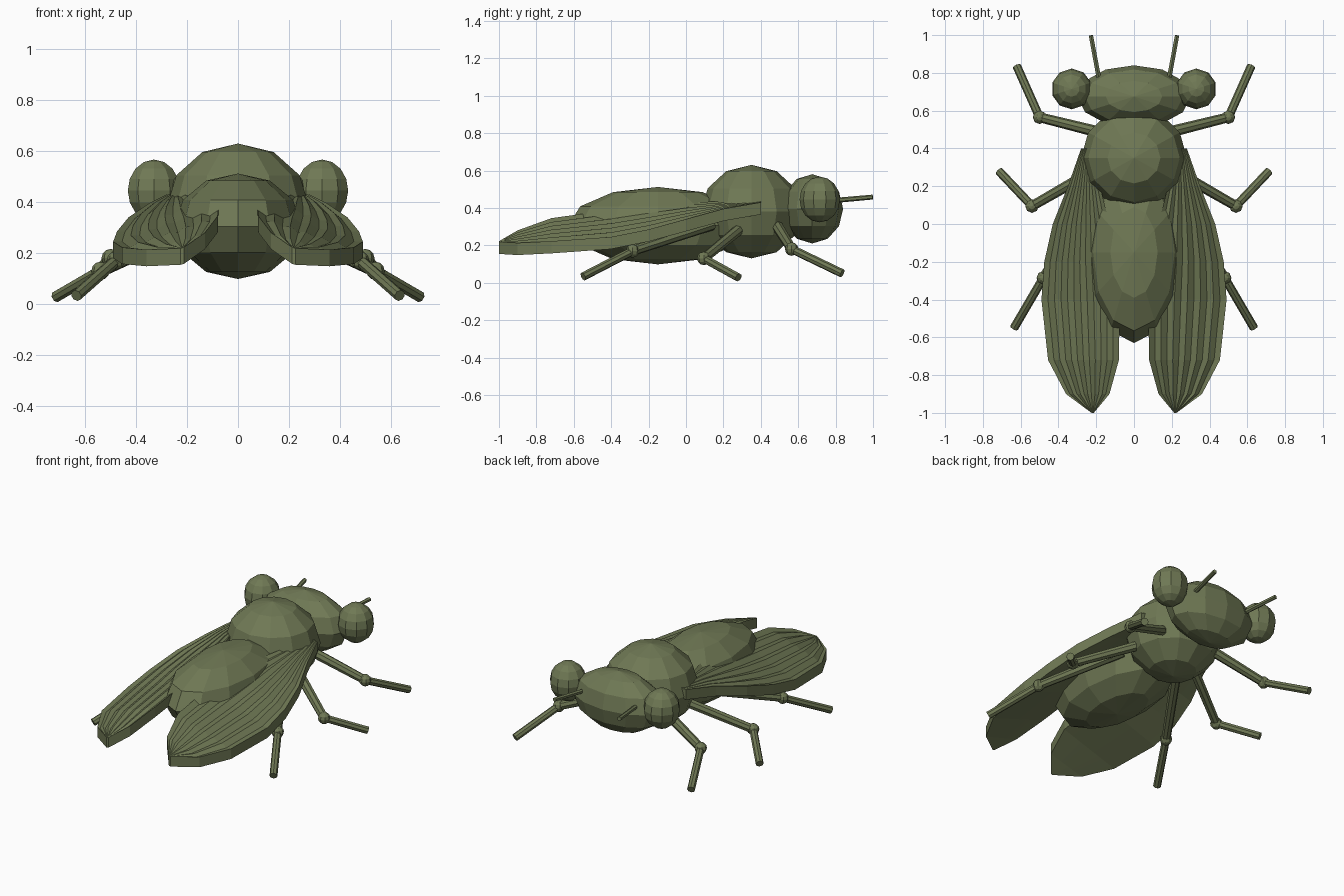
import bpy, bmesh
from mathutils import Vector

if "Cube" in bpy.data.objects:
    bpy.data.objects.remove(bpy.data.objects["Cube"])

mat = bpy.data.materials.new("olive")
mat.diffuse_color = (0.16, 0.19, 0.09, 1)
mat.use_nodes = True
mat.node_tree.nodes["Principled BSDF"].inputs["Base Color"].default_value = mat.diffuse_color


def finish(bm, name):
    bmesh.ops.recalc_face_normals(bm, faces=bm.faces)
    me = bpy.data.meshes.new(name)
    bm.to_mesh(me)
    bm.free()
    me.materials.append(mat)
    ob = bpy.data.objects.new(name, me)
    bpy.context.collection.objects.link(ob)
    return ob


def ball(name, loc, radii, seg=12, rings=6):
    bm = bmesh.new()
    bmesh.ops.create_uvsphere(bm, u_segments=seg, v_segments=rings, radius=1)
    for v in bm.verts:
        v.co = Vector(a * r + c for a, r, c in zip(v.co, radii, loc))
    return finish(bm, name)


def rod(name, p, q, r1, r2, sides=8):
    p, q = Vector(p), Vector(q)
    d = q - p
    bm = bmesh.new()
    bmesh.ops.create_cone(bm, cap_ends=True, segments=sides, radius1=r1,
                          radius2=r2, depth=d.length)
    rot = d.to_track_quat('Z', 'Y')
    for v in bm.verts:
        v.co = rot @ v.co + (p + q) / 2
    return finish(bm, name)


def wing(name, side, stations, strips=12, thick=0.065, fold=0.012):
    # pleated upper sheet, plain lower sheet, closed all round
    bm = bmesh.new()
    top, low = [], []
    for y, xi, zi, xo, zo in stations:
        a, b = Vector((xi * side, y, zi)), Vector((xo * side, y, zo))
        f = fold * min(1, (b - a).length / 0.3)
        rt, rl = [], []
        for i in range(strips + 1):
            p = a.lerp(b, i / strips)
            rt.append(bm.verts.new(p - Vector((0, 0, f * (i % 2)))))
            rl.append(bm.verts.new(p - Vector((0, 0, thick))))
        top.append(rt)
        low.append(rl)
    n, m = len(stations) - 1, strips
    for g in (top, low):
        for j in range(n):
            for i in range(m):
                bm.faces.new((g[j][i], g[j][i + 1], g[j + 1][i + 1], g[j + 1][i]))
    for i in (0, m):
        for j in range(n):
            bm.faces.new((top[j][i], top[j + 1][i], low[j + 1][i], low[j][i]))
    for j in (0, n):
        for i in range(m):
            bm.faces.new((top[j][i], top[j][i + 1], low[j][i + 1], low[j][i]))
    return finish(bm, name)


# body
ball("abdomen", (0, -0.15, 0.305), (0.25, 0.48, 0.207))
ball("thorax", (0, 0.35, 0.38), (0.28, 0.27, 0.25))
ball("head", (0, 0.675, 0.395), (0.3, 0.165, 0.185))

# wing stations: y, inner x, inner z, outer x, outer z
STATIONS = [
    (0.40, 0.22, 0.440, 0.28, 0.430), (0.20, 0.18, 0.435, 0.35, 0.395),
    (0.00, 0.13, 0.430, 0.43, 0.340), (-0.20, 0.10, 0.415, 0.475, 0.285),
    (-0.40, 0.075, 0.390, 0.49, 0.245), (-0.72, 0.08, 0.345, 0.455, 0.222),
    (-0.90, 0.13, 0.280, 0.36, 0.213), (-1.00, 0.213, 0.222, 0.225, 0.219),
]
# legs: hip, knee, foot
LEGS = {
    "front": ((0.20, 0.49, 0.30), (0.50, 0.565, 0.18), (0.62, 0.835, 0.05)),
    "middle": ((0.20, 0.29, 0.29), (0.54, 0.095, 0.13), (0.715, 0.28, 0.028)),
    "rear": ((0.20, 0.14, 0.31), (0.48, -0.285, 0.17), (0.635, -0.55, 0.033)),
}

for side, word in ((1, "right"), (-1, "left")):
    def flip(p):
        return (p[0] * side, p[1], p[2])
    ball(word + "_eye", flip((0.33, 0.715, 0.445)), (0.108, 0.108, 0.122), 10, 8)
    rod(word + "_antenna", flip((0.18, 0.74, 0.435)), flip((0.228, 0.998, 0.458)), 0.014, 0.013, 6)
    wing(word + "_wing", side, STATIONS)
    for leg, (hip, knee, foot) in LEGS.items():
        base = word + "_" + leg
        rod(base + "_upper_leg", flip(hip), flip(knee), 0.03, 0.026)
        ball(base + "_knee", flip(knee), (0.036, 0.036, 0.036), 8, 6)
        rod(base + "_lower_leg", flip(knee), flip(foot), 0.023, 0.023)
